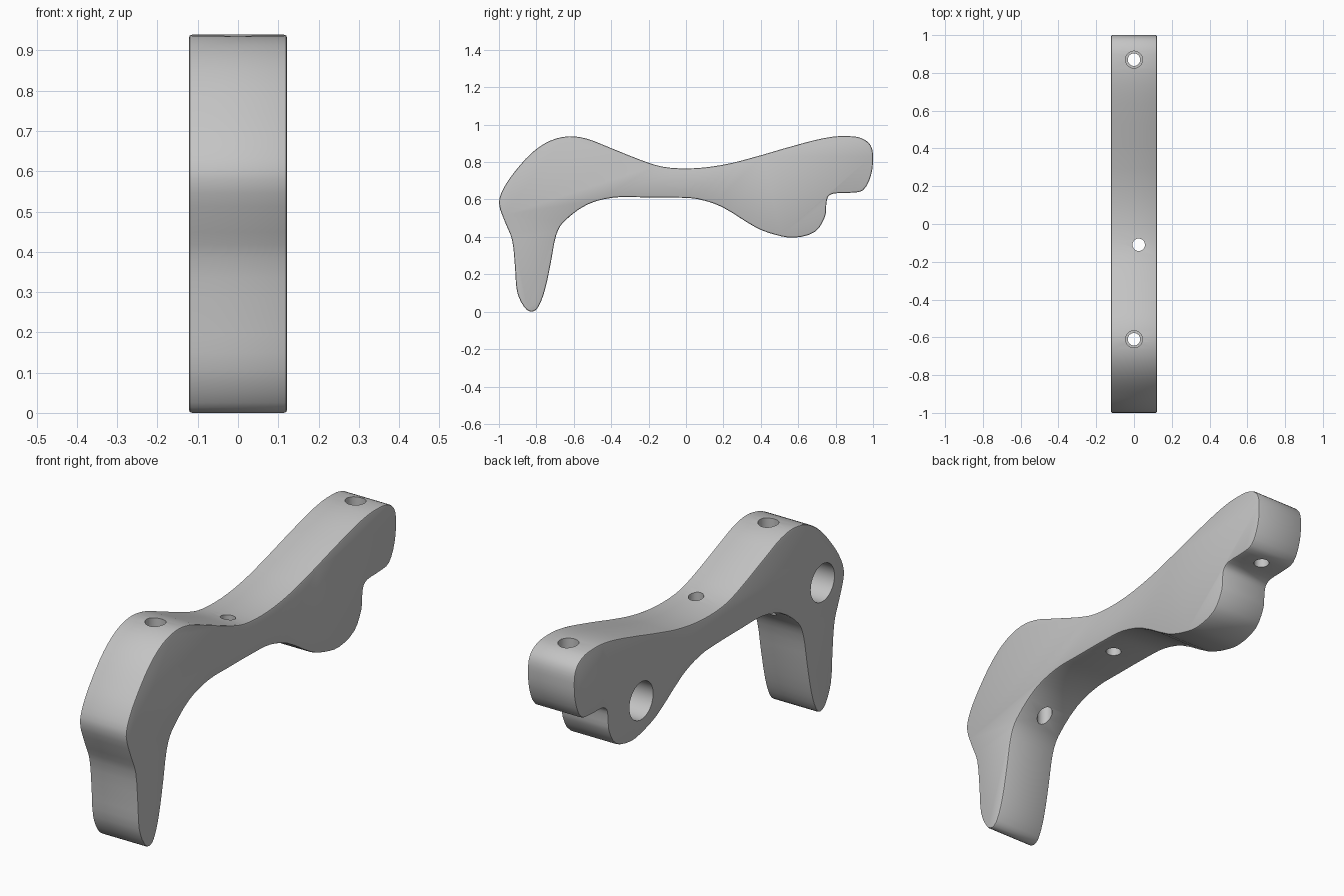
import bpy
import bmesh
import math
from mathutils import Vector
from mathutils.geometry import interpolate_bezier

old_cube = bpy.data.objects.get("Cube")
if old_cube:
    bpy.data.objects.remove(old_cube, do_unlink=True)

HALF_WIDTH = 0.122
EDGE_ROUND = 0.008

# Side outline of the bracket as (y, z) control points
OUTLINE = [
    # front leg, outer side
    (-.825, 0), (-.865, .025), (-.903, .107), (-.914, .235), (-.93, .385),
    (-.968, .48), (-1, .58), (-.978, .655), (-.92, .743),
    # top edge
    (-.824, .85), (-.727, .914), (-.626, .938), (-.53, .925), (-.433, .888),
    (-.246, .813), (-.128, .776), (0, .766), (.139, .776), (.294, .807),
    (.636, .904), (.786, .936), (.898, .937),
    # rear block
    (.95, .922), (.988, .888), (1, .83), (.99, .733), (.947, .65),
    (.877, .636), (.79, .632), (.76, .615), (.75, .572),
    # belly and underside
    (.743, .508), (.69, .428), (.578, .396), (.476, .412), (.374, .45),
    (.193, .56), (.064, .602), (-.05, .61), (-.246, .612), (-.39, .61),
    (-.53, .572), (-.658, .476), (-.695, .406),
    # front leg, inner side
    (-.722, .267), (-.754, .118), (-.79, .025),
]


def make_material(name, color):
    material = bpy.data.materials.new(name)
    material.use_nodes = True
    material.diffuse_color = color
    shader = material.node_tree.nodes["Principled BSDF"]
    shader.inputs["Base Color"].default_value = color
    return material


def smooth_loop(points, steps):
    """Closed smooth curve through the points."""
    points = [Vector(p) for p in points]
    count = len(points)
    tangents = [(points[(i + 1) % count] - points[i - 1]).normalized()
                for i in range(count)]
    loop = []
    for i, start in enumerate(points):
        j = (i + 1) % count
        end = points[j]
        reach = (end - start).length / 3
        loop += interpolate_bezier(start, start + tangents[i] * reach,
                                   end - tangents[j] * reach, end,
                                   steps + 1)[:-1]
    return loop


def make_body(name, outline, material):
    """Extrude the outline across x and round both rims."""
    bm = bmesh.new()
    verts = [bm.verts.new((-HALF_WIDTH, p[0], p[1])) for p in outline]
    near_cap = bm.faces.new(verts)
    result = bmesh.ops.extrude_face_region(bm, geom=[near_cap],
                                           use_keep_orig=True)
    moved = [g for g in result["geom"] if isinstance(g, bmesh.types.BMVert)]
    bmesh.ops.translate(bm, verts=moved, vec=(2 * HALF_WIDTH, 0, 0))
    bmesh.ops.recalc_face_normals(bm, faces=bm.faces)
    rims = [e for e in bm.edges
            if abs(e.verts[0].co.x - e.verts[1].co.x) < HALF_WIDTH]
    bmesh.ops.bevel(bm, geom=rims, offset=EDGE_ROUND, segments=2,
                    profile=0.5, affect="EDGES")
    mesh = bpy.data.meshes.new(name)
    bm.to_mesh(mesh)
    bm.free()
    mesh.materials.append(material)
    body = bpy.data.objects.new(name, mesh)
    bpy.context.collection.objects.link(body)
    return body


def cut_hole(body, start, end, radius):
    """Subtract a cylinder that runs between two points."""
    start, end = Vector(start), Vector(end)
    axis = end - start
    bpy.ops.mesh.primitive_cylinder_add(
        vertices=40, radius=radius, depth=axis.length,
        location=(start + end) / 2,
        rotation=axis.to_track_quat("Z", "Y").to_euler())
    cutter = bpy.context.object
    cutter.name = "hole_cutter"
    cutter.hide_render = True
    cutter.data.materials.append(body.data.materials[0])
    modifier = body.modifiers.new("hole", "BOOLEAN")
    modifier.operation = "DIFFERENCE"
    modifier.solver = "EXACT"
    modifier.object = cutter
    select_only(body)
    bpy.ops.object.modifier_apply(modifier=modifier.name)
    bpy.data.objects.remove(cutter, do_unlink=True)


def select_only(obj):
    bpy.ops.object.select_all(action="DESELECT")
    obj.select_set(True)
    bpy.context.view_layer.objects.active = obj


grey = make_material("plain grey", (0.55, 0.55, 0.55, 1))
body = make_body("bracket_body", smooth_loop(OUTLINE, 3), grey)

# Stepped bolt holes through the front hump and the rear block
for y in (-0.61, 0.87):
    cut_hole(body, (0, y, 0.3), (0, y, 1.1), 0.033)
    cut_hole(body, (0, y, 0.76), (0, y, 1.1), 0.045)

# Plain hole through the thin middle
cut_hole(body, (0.025, -0.11, 0.4), (0.025, -0.11, 1.0), 0.033)

# Blind round sockets in the right face
for y, z in ((-0.836, 0.6), (0.505, 0.56)):
    cut_hole(body, (-0.3, y, z), (0.07, y, z), 0.088)

select_only(body)
bpy.ops.object.shade_smooth_by_angle(angle=math.radians(30))
